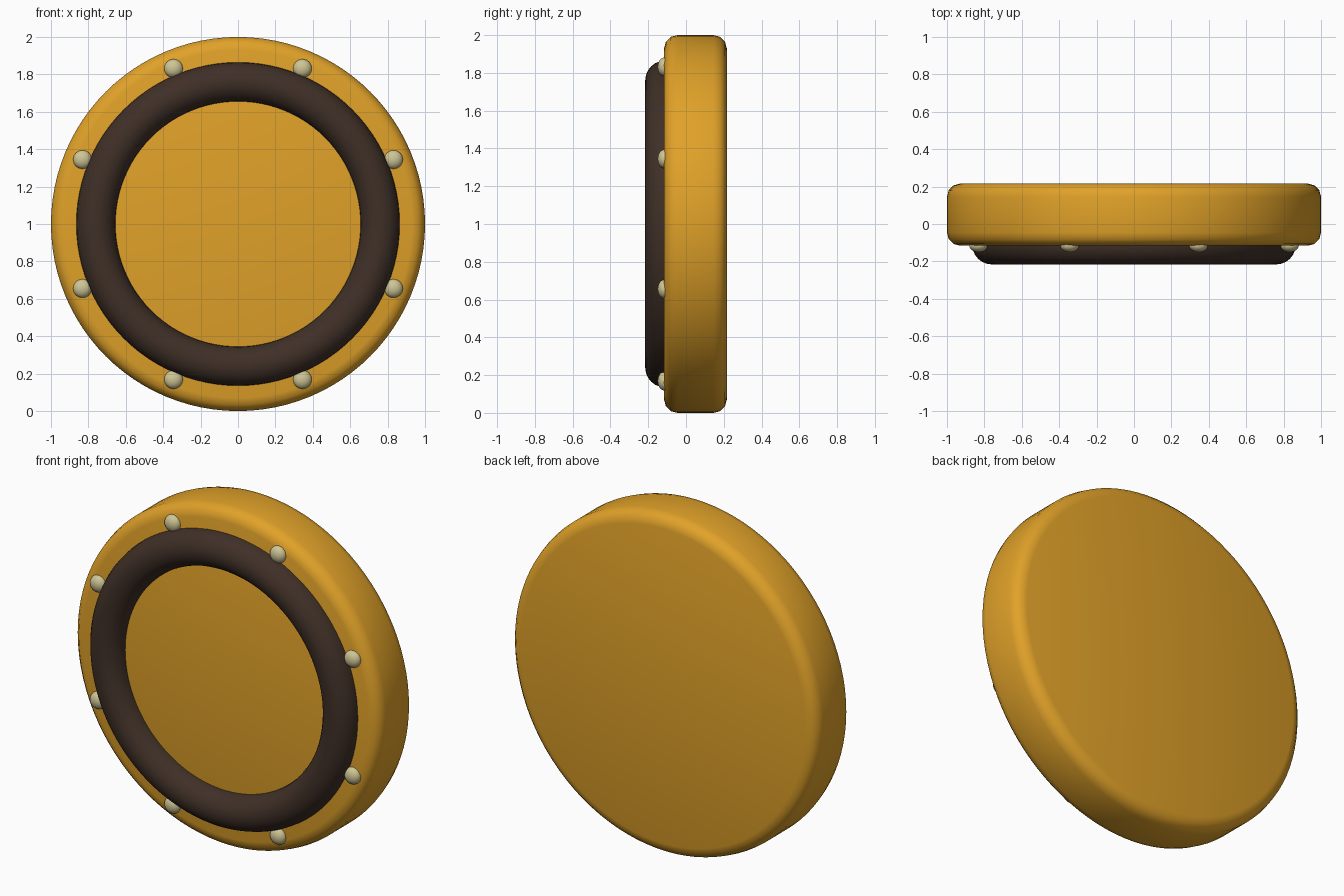
import bpy, bmesh, math
from mathutils import Matrix, Vector

if "Cube" in bpy.data.objects:
    bpy.data.objects.remove(bpy.data.objects["Cube"])


def material(name, rgb):
    m = bpy.data.materials.new(name)
    m.diffuse_color = (*rgb, 1)
    m.use_nodes = True
    m.node_tree.nodes["Principled BSDF"].inputs["Base Color"].default_value = m.diffuse_color
    return m


GOLD = material("gold", (0.75, 0.36, 0.022))
BROWN = material("dark_brown", (0.05, 0.029, 0.02))
CREAM = material("pale_cream", (0.62, 0.56, 0.30))
FACE_FRONT = Matrix.Rotation(math.pi / 2, 4, 'X')   # local z becomes -y


def finish(name, bm, mat):
    bmesh.ops.recalc_face_normals(bm, faces=bm.faces)
    for f in bm.faces:
        f.smooth = True
    me = bpy.data.meshes.new(name)
    bm.to_mesh(me)
    bm.free()
    me.materials.append(mat)
    ob = bpy.data.objects.new(name, me)
    bpy.context.collection.objects.link(ob)
    return ob


# Thick round body with rounded rims
bm = bmesh.new()
bmesh.ops.create_cone(bm, cap_ends=True, segments=96, radius1=1, radius2=1, depth=0.332,
                      matrix=Matrix.Translation((0, 0.05, 1)) @ FACE_FRONT)
rims = [e for e in bm.edges if any(len(f.verts) > 4 for f in e.link_faces)]
bmesh.ops.bevel(bm, geom=rims, offset=0.07, segments=3, profile=0.5, affect='EDGES')
finish("disc_body", bm, GOLD)

# Raised ring half sunk into the front face
bpy.ops.mesh.primitive_torus_add(major_radius=0.76, minor_radius=0.105, major_segments=96,
                                 minor_segments=24, location=(0, -0.111, 1),
                                 rotation=(math.pi / 2, 0, 0))
ring = bpy.context.object
ring.name = "raised_ring"
ring.data.materials.append(BROWN)
bpy.ops.object.shade_smooth()

# Eight flattened studs around the ring
for i in range(8):
    a = math.radians(22.5 + 45 * i)
    bm = bmesh.new()
    pos = Vector((0.9 * math.cos(a), -0.115, 1 + 0.9 * math.sin(a)))
    bmesh.ops.create_uvsphere(bm, u_segments=24, v_segments=12, radius=0.05,
                              matrix=Matrix.Translation(pos) @ FACE_FRONT
                              @ Matrix.Diagonal((1, 1, 0.7, 1)))
    finish(f"stud_{i + 1}", bm, CREAM)
